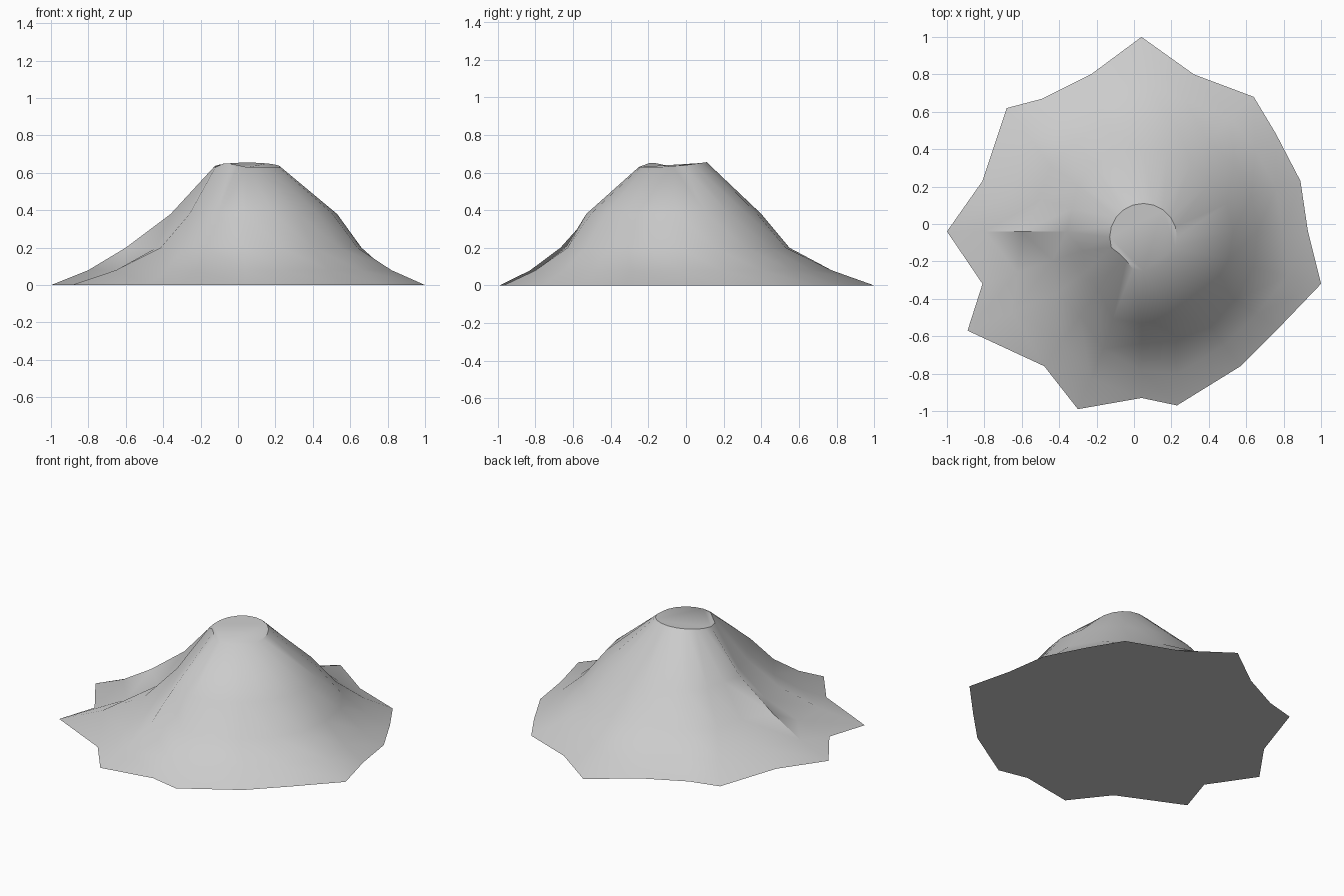
import bpy, bmesh, math
from mathutils import Vector

cube = bpy.data.objects.get("Cube")
if cube:
    bpy.data.objects.remove(cube, do_unlink=True)

stone = bpy.data.materials.new("grey stone")
stone.use_nodes = True
GREY = (0.6, 0.6, 0.6, 1)
stone.diffuse_color = GREY
stone.node_tree.nodes["Principled BSDF"].inputs["Base Color"].default_value = GREY

CENTRE = Vector((0.04, -0.04, 0))
# jagged foot outline, clockwise from the back
FOOT = [(.04, 1), (.32, .8), (.64, .68), (.76, .48), (.89, .23), (.93, -.04), (1, -.32),
        (.77, -.56), (.57, -.76), (.23, -.97), (.04, -.93), (-.3, -.99), (-.48, -.76),
        (-.89, -.57), (-.81, -.32), (-1, -.04), (-.81, .23), (-.68, .62), (-.49, .67), (-.23, .8)]
N = len(FOOT)
ANGLES = [math.pi / 2 - math.tau * i / N for i in range(N)]
# slope radii at the lower and upper shoulders, with gullies at the front left
LOWER = [.59, .6, .6, .61, .62, .62, .63, .62, .61, .62, .6, .66, .56, .56, .5, .64, .56, .6, .6, .59]
UPPER = [.44, .44, .45, .46, .48, .49, .49, .48, .48, .49, .49, .49, .39, .37, .33, .4, .39, .42, .44, .44]


def polar(r, a, z, centre=CENTRE):
    return centre + Vector((r * math.cos(a), r * math.sin(a), z))


foot = [Vector((x, y, 0)) for x, y in FOOT]
lower = [polar(r, a, .2) for r, a in zip(LOWER, ANGLES)]
skirt = [(f + l) / 2 - Vector((0, 0, .02)) for f, l in zip(foot, lower)]
upper = [polar(r, a, .38) for r, a in zip(UPPER, ANGLES)]
# rim rises at the back and is notched and raised at the front left
rim = []
for i, a in enumerate(ANGLES):
    notch = i in (12, 13)
    z = .65 if notch else .63 + .025 * max(0, math.sin(a))
    rim.append(polar(.155 if notch else .18, a, z, Vector((.05, -.07, 0))))

bm = bmesh.new()
rings = [[bm.verts.new(p) for p in ring] for ring in (foot, skirt, lower, upper, rim)]
for outer, inner in zip(rings, rings[1:]):
    for i in range(N):
        j = (i + 1) % N
        bm.faces.new((outer[i], outer[j], inner[j], inner[i]))
bm.faces.new(rings[0])
bm.faces.new(rings[-1])
bmesh.ops.recalc_face_normals(bm, faces=bm.faces)

mesh = bpy.data.meshes.new("mountain")
bm.to_mesh(mesh)
bm.free()
mesh.materials.append(stone)
mountain = bpy.data.objects.new("mountain", mesh)
bpy.context.collection.objects.link(mountain)
bpy.context.view_layer.objects.active = mountain
mountain.select_set(True)
bpy.ops.object.shade_smooth_by_angle(angle=math.radians(40))
